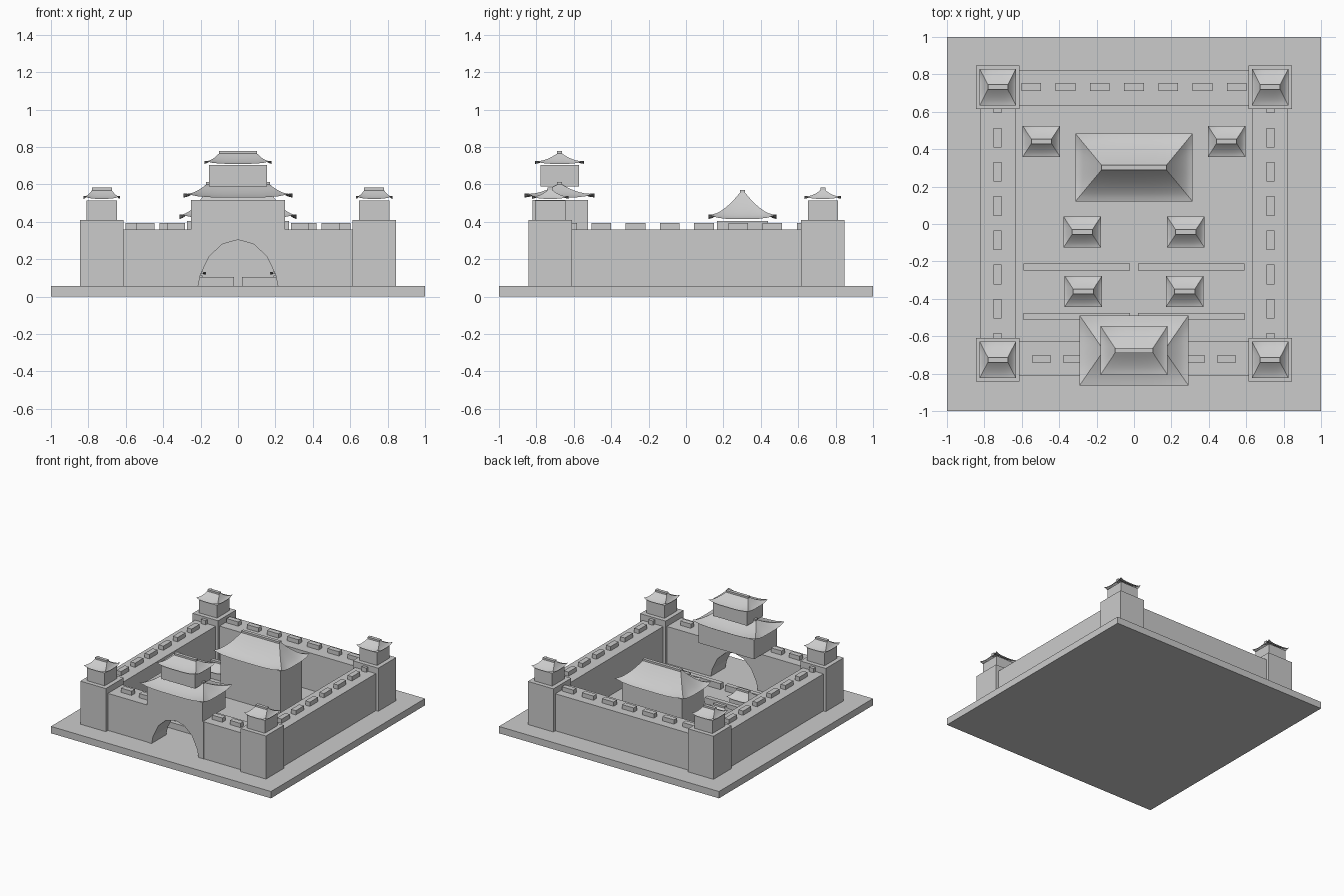
import bpy, bmesh, math

if "Cube" in bpy.data.objects:
    bpy.data.objects.remove(bpy.data.objects["Cube"], do_unlink=True)

STONE = (0.6, 0.6, 0.6, 1)
mat = bpy.data.materials.new("pale_grey_stone")
mat.use_nodes = True
mat.diffuse_color = STONE
mat.node_tree.nodes["Principled BSDF"].inputs["Base Color"].default_value = STONE

GROUND, WALL_TOP, RING, THICK = 0.056, 0.36, 0.728, 0.188


def finish(name, bm, smooth=False):
    mesh = bpy.data.meshes.new(name)
    bmesh.ops.recalc_face_normals(bm, faces=bm.faces)
    bm.to_mesh(mesh)
    bm.free()
    mesh.materials.append(mat)
    obj = bpy.data.objects.new(name, mesh)
    bpy.context.collection.objects.link(obj)
    if smooth:
        bpy.ops.object.select_all(action="DESELECT")
        obj.select_set(True)
        bpy.context.view_layer.objects.active = obj
        bpy.ops.object.shade_smooth_by_angle(angle=math.radians(30))
    return obj


def box(name, x, y, sx, sy, z0, z1):
    bm = bmesh.new()
    bmesh.ops.create_cube(bm, size=1)
    for v in bm.verts:
        v.co = (x + v.co.x * sx, y + v.co.y * sy, (z0 + z1) / 2 + v.co.z * (z1 - z0))
    return finish(name, bm)


def hip_roof(name, x, y, hx, hy, ridge, z0, z1, lift, rings=6, seg=8):
    """Open concave hip roof with upturned corners, topped by a ridge beam."""
    bm = bmesh.new()
    rows = []
    for i in range(rings + 1):
        t = i / rings
        ax, ay = hx + (ridge - hx) * t, hy + (0.012 - hy) * t
        corners = [(-ax, -ay), (ax, -ay), (ax, ay), (-ax, ay)]
        row = []
        for c in range(4):
            (px, py), (qx, qy) = corners[c], corners[(c + 1) % 4]
            for s in range(seg):
                f = s / seg
                up = lift * (1 - t) ** 2 * abs(2 * f - 1) ** 4
                z = z0 + (z1 - z0) * t ** 1.5 + up
                row.append(bm.verts.new((x + px + (qx - px) * f, y + py + (qy - py) * f, z)))
        rows.append(row)
    n = 4 * seg
    for low, high in zip(rows, rows[1:]):
        for j in range(n):
            k = (j + 1) % n
            bm.faces.new((low[j], low[k], high[k], high[j]))
    bm.faces.new(rows[-1])
    finish(name, bm, smooth=True)
    box(name + "_ridge", x, y, 2 * ridge, 0.027, z1 - 0.005, z1 + 0.013)


# Ground slab and perimeter walls
box("ground_slab", 0, 0, 2, 2, 0, GROUND)
box("back_wall", 0, RING, 2 * RING, THICK, GROUND, WALL_TOP)
for side, s in (("left", 1), ("right", -1)):
    box(side + "_wall", s * RING, 0, THICK, 2 * RING, GROUND, WALL_TOP)
    box(side + "_front_wall", s * 0.49, -0.72, 0.47, THICK, GROUND, WALL_TOP)

# Battlements along the wall tops
for i in range(-3, 4):
    box("back_battlement", i * 0.183, RING + 0.005, 0.105, 0.042, WALL_TOP, 0.395)
for s in (1, -1):
    for i in range(8):
        box("side_battlement", s * 0.73, -0.636 + i * 0.183, 0.042, 0.105, WALL_TOP, 0.395)
    for i in (2, 3, 4):
        box("front_battlement", s * i * 0.165, -0.722, 0.095, 0.042, WALL_TOP, 0.395)

# Corner towers
for x in (RING, -RING):
    for y in (0.732, -0.726):
        box("corner_tower", x, y, 0.232, 0.232, GROUND, 0.41)
        box("corner_turret", x, y, 0.162, 0.162, 0.41, 0.515)
        hip_roof("corner_roof", x, y, 0.097, 0.098, 0.053, 0.523, 0.57, 0.016)

# Gate block with an arched passage
bm = bmesh.new()
half = 0.26
outline = [(-half, GROUND), (-half, WALL_TOP), (half, WALL_TOP), (half, GROUND), (0.213, GROUND)]
for i in range(1, 8):
    a = math.pi * i / 8
    outline.append((0.217 * math.cos(a), 0.3 * math.sin(a) + 0.004))
outline.append((-0.213, GROUND))
face = bm.faces.new([bm.verts.new((px, -0.817, pz)) for px, pz in outline])
depth = bmesh.ops.extrude_face_region(bm, geom=[face])
for v in depth["geom"]:
    if isinstance(v, bmesh.types.BMVert):
        v.co.y += 0.19
finish("gate_arch", bm)

# Two-storey gatehouse
box("gate_lower_storey", 0, -0.672, 0.504, 0.296, WALL_TOP, 0.518)
hip_roof("gate_lower_roof", 0, -0.676, 0.291, 0.187, 0.17, 0.53, 0.6, 0.022)
box("gate_upper_storey", 0, -0.676, 0.308, 0.206, 0.59, 0.705)
hip_roof("gate_upper_roof", 0, -0.676, 0.179, 0.13, 0.101, 0.71, 0.766, 0.016)

# Great hall
box("great_hall", 0, 0.302, 0.546, 0.274, GROUND, 0.405)
hip_roof("great_hall_roof", 0, 0.302, 0.313, 0.181, 0.173, 0.415, 0.558, 0.024, rings=8)

# Small courtyard houses
for x, y in ((0.495, 0.442), (0.277, -0.043), (0.271, -0.36)):
    for s in (1, -1):
        box("small_house", s * x, y, 0.165, 0.13, GROUND, 0.112)
        hip_roof("small_house_roof", s * x, y, 0.1, 0.083, 0.054, 0.117, 0.168, 0.014)

# Low courtyard walls, open in the middle
for y in (-0.23, -0.495):
    for s in (1, -1):
        box("courtyard_wall", s * 0.306, y, 0.57, 0.038, GROUND, 0.105)
